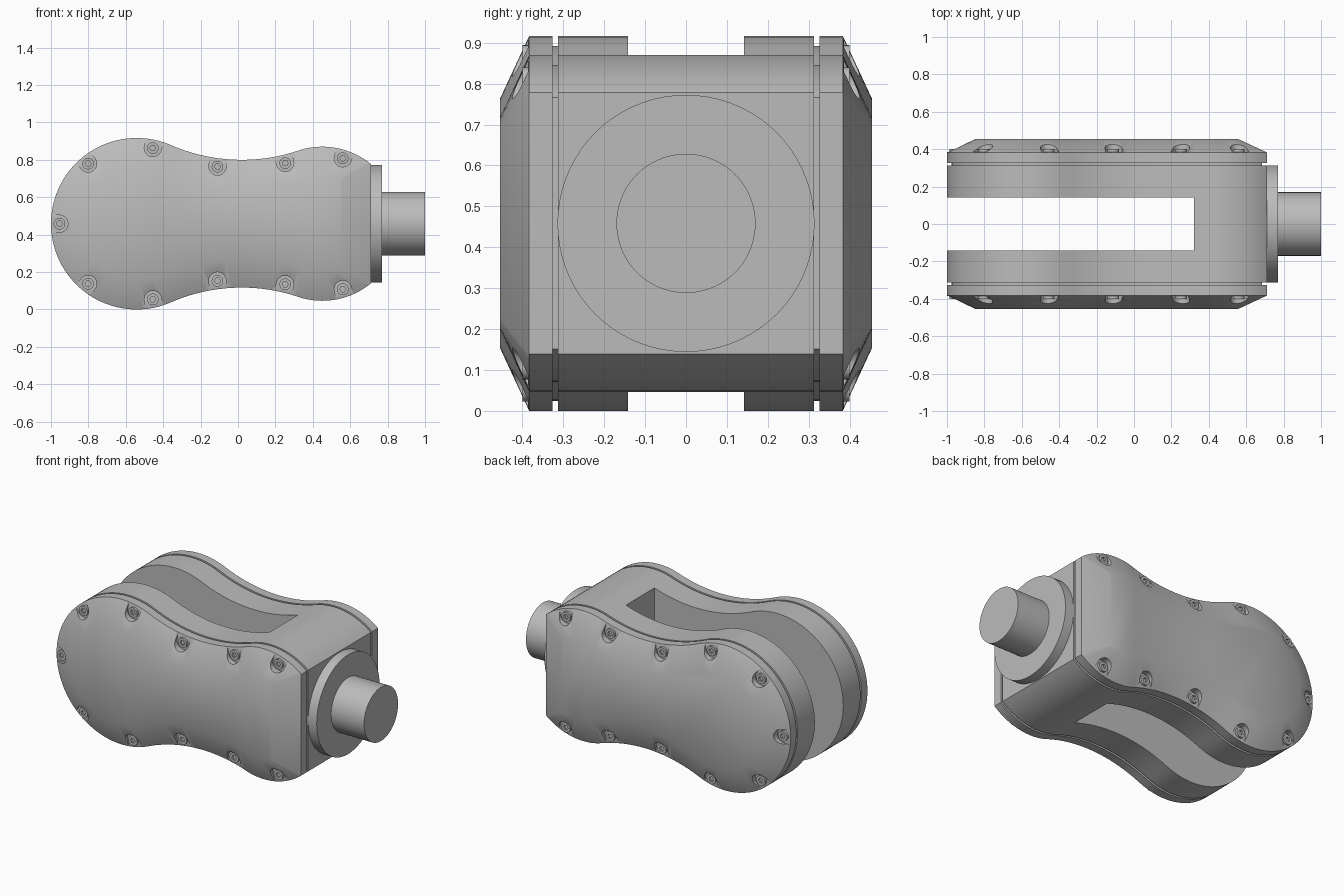
import bpy, bmesh
from math import cos, sin, pi, acos, atan2, radians
from mathutils import Vector

if "Cube" in bpy.data.objects:
    bpy.data.objects.remove(bpy.data.objects["Cube"])

grey = bpy.data.materials.new("plain grey")
grey.use_nodes = True
colour = (0.5, 0.5, 0.5, 1)
grey.diffuse_color = colour
grey.node_tree.nodes["Principled BSDF"].inputs["Base Color"].default_value = colour

# Outline arcs: large lobe, concave waist, small lobe
ZC = 0.4585
END_X = 0.71
LOBE, SMALL, WAIST = (-0.5415, ZC), (0.45, ZC), (0.02, ZC + 0.3415 + 0.95)
RADIUS = {LOBE: 0.4585, SMALL: 0.412, WAIST: 0.95}


def arc_point(centre, angle, inset):
    """Point (x, z) on an arc, moved inward from the outline by inset."""
    r = RADIUS[centre] + (inset if centre is WAIST else -inset)
    return Vector((centre[0] + r * cos(angle), centre[1] + r * sin(angle)))


def outline(inset):
    a1 = atan2(WAIST[1] - ZC, WAIST[0] - LOBE[0])
    a2 = atan2(WAIST[1] - ZC, WAIST[0] - SMALL[0])
    a3 = acos((END_X - inset - SMALL[0]) / (RADIUS[SMALL] - inset))
    upper = []
    for centre, start, stop, n in ((LOBE, pi, a1, 28), (WAIST, a1 + pi, a2 + pi, 18),
                                   (SMALL, a2, a3, 16)):
        first = 1 if upper else 0
        upper += [arc_point(centre, start + (stop - start) * i / n, inset)
                  for i in range(first, n + 1)]
    lower = [Vector((p.x, 2 * ZC - p.y)) for p in reversed(upper[1:])]
    return upper + lower


def at_y(points, y):
    return [Vector((p.x, y, p.y)) for p in points]


def loft(bm, rings):
    """Join matching rings of points into a closed solid."""
    loops = [[bm.verts.new(p) for p in ring] for ring in rings]
    faces = [bm.faces.new(loops[0]), bm.faces.new(loops[-1])]
    n = len(loops[0])
    for a, b in zip(loops, loops[1:]):
        for i in range(n):
            j = (i + 1) % n
            faces.append(bm.faces.new((a[i], a[j], b[j], b[i])))
    bmesh.ops.recalc_face_normals(bm, faces=faces)


def make(name, solids):
    bm = bmesh.new()
    for rings in solids:
        loft(bm, rings)
    mesh = bpy.data.meshes.new(name)
    bm.to_mesh(mesh)
    bm.free()
    mesh.materials.append(grey)
    obj = bpy.data.objects.new(name, mesh)
    bpy.context.collection.objects.link(obj)
    return obj


def finish(obj, cutter=None, mirror=False):
    """Cut, mirror front to back, then shade with sharp edges kept."""
    if cutter:
        cutter.hide_render = True
        mod = obj.modifiers.new("cut", "BOOLEAN")
        mod.operation, mod.solver, mod.object = "DIFFERENCE", "EXACT", cutter
    if mirror:
        mod = obj.modifiers.new("mirror", "MIRROR")
        mod.use_axis = (False, True, False)
        mod.use_mirror_merge = False
    bpy.ops.object.select_all(action="DESELECT")
    obj.select_set(True)
    bpy.context.view_layer.objects.active = obj
    bpy.ops.object.convert(target="MESH")
    bpy.ops.object.shade_smooth_by_angle(angle=radians(30))
    if cutter:
        bpy.data.objects.remove(cutter)


# Forked body with an open slot on the large-lobe end
body = make("forked_body", [[at_y(outline(0), -0.313), at_y(outline(0), 0.313)]])
square = [Vector(p) for p in ((-1.2, -0.2), (0.32, -0.2), (0.32, 1.2), (-1.2, 1.2))]
finish(body, make("slot_cutter", [[at_y(square, -0.142), at_y(square, 0.142)]]))

# Recessed seam between body and covers
finish(make("cover_seams", [[at_y(outline(0.025), -0.30), at_y(outline(0.025), -0.34)]]),
       mirror=True)

# Screw places: arc and angle, mirrored from upper to lower edge
places = []
for centre, degrees in ((LOBE, 180), (LOBE, 129), (LOBE, 78), (WAIST, 262.5),
                        (WAIST, 283.5), (SMALL, 72.5)):
    p = arc_point(centre, radians(degrees), 0.045)
    out = (arc_point(centre, radians(degrees), 0) - p).normalized()
    places.append((p, out))
    if degrees != 180:
        places.append((Vector((p.x, 2 * ZC - p.y)), Vector((out.x, -out.y))))

FLOOR = -0.386


def pocket(p, out):
    """U-shaped prism, open toward the outline."""
    side = Vector((-out.y, out.x))
    r = 0.046
    shape = [p + side * r * cos(pi * i / 16) - out * r * sin(pi * i / 16) for i in range(17)]
    shape += [p - side * r + out * 0.1, p + side * r + out * 0.1]
    return [at_y(shape, FLOOR), at_y(shape, -0.5)]


def screw(p):
    """Round head with a hexagonal socket."""
    angles = [2 * pi * i / 24 for i in range(24)]
    head = [p + 0.031 * Vector((cos(a), sin(a))) for a in angles]
    socket = [p + 0.016 * cos(pi / 6) / cos(a % (pi / 3) - pi / 6)
              * Vector((cos(a), sin(a))) for a in angles]
    top = FLOOR - 0.014
    return [at_y(head, FLOOR + 0.004), at_y(head, top), at_y(socket, top),
            at_y(socket, FLOOR - 0.002)]


# Side covers with a wide bevel and screw pockets
cover = make("side_covers", [[at_y(outline(0), -0.326), at_y(outline(0), -0.383),
                              at_y(outline(0.155), -0.455)]])
finish(cover, make("pocket_cutter", [pocket(p, out) for p, out in places]), mirror=True)
finish(make("cover_screws", [screw(p) for p, out in places]), mirror=True)


# Collar and shaft on the flat end
def disc(x, r):
    return [Vector((x, r * cos(2 * pi * i / 72), ZC + r * sin(2 * pi * i / 72)))
            for i in range(72)]


finish(make("collar", [[disc(0.70, 0.314), disc(0.77, 0.314)]]))
finish(make("shaft", [[disc(0.76, 0.17), disc(1.0, 0.17)]]))
